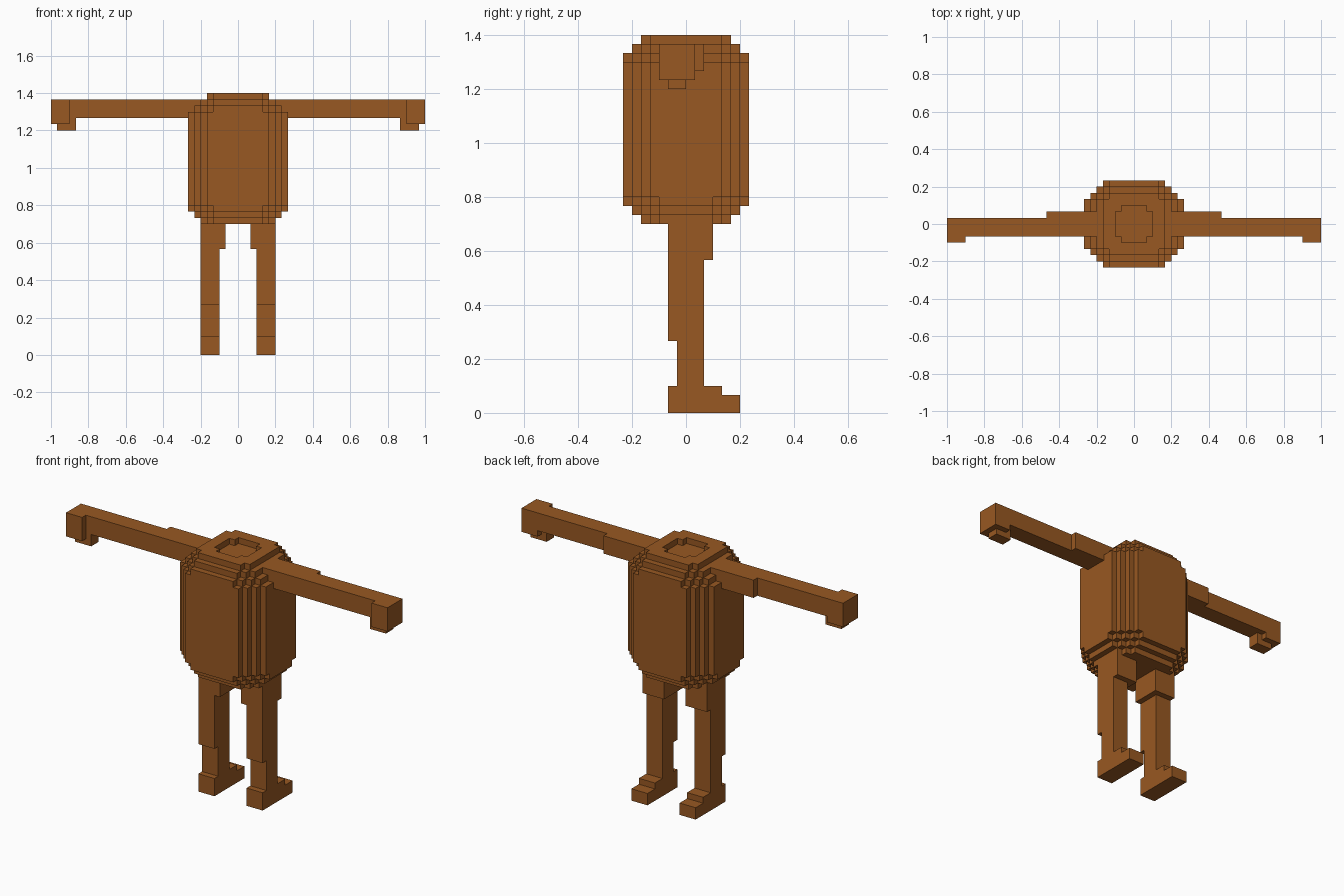
import bpy
import bmesh
from itertools import product
from math import radians
from mathutils import Vector

if "Cube" in bpy.data.objects:
    bpy.data.objects.remove(bpy.data.objects["Cube"], do_unlink=True)

UNIT = 1 / 30  # edge length of one block

# Single brown colour
BROWN = (0.314, 0.098, 0.016, 1.0)
brown = bpy.data.materials.new("brown")
brown.use_nodes = True
brown.diffuse_color = BROWN
brown.node_tree.nodes["Principled BSDF"].inputs["Base Color"].default_value = BROWN


def block(x0, x1, y0, y1, z0, z1):
    """All unit cells inside a box."""
    return set(product(range(x0, x1), range(y0, y1), range(z0, z1)))


def mirror(cells):
    return {(-x - 1, y, z) for x, y, z in cells}


def build(name, cells):
    """Skin the outside of a set of cells and merge the flat areas."""
    bm = bmesh.new()
    for cell in cells:
        for axis, side in product(range(3), (0, 1)):
            neighbour = list(cell)
            neighbour[axis] += 2 * side - 1
            if tuple(neighbour) in cells:
                continue
            u, v = (axis + 1) % 3, (axis + 2) % 3
            corners = []
            for du, dv in ((0, 0), (1, 0), (1, 1), (0, 1)):
                p = Vector(cell)
                p[axis] += side
                p[u] += du
                p[v] += dv
                corners.append(bm.verts.new(p * UNIT))
            bm.faces.new(corners if side else corners[::-1])
    bmesh.ops.remove_doubles(bm, verts=bm.verts[:], dist=UNIT * 0.01)
    bmesh.ops.dissolve_limit(bm, angle_limit=radians(1),
                             verts=bm.verts[:], edges=bm.edges[:])
    mesh = bpy.data.meshes.new(name)
    bm.to_mesh(mesh)
    bm.free()
    mesh.materials.append(brown)
    obj = bpy.data.objects.new(name, mesh)
    bpy.context.collection.objects.link(obj)


# Torso: a box with stepped edges and corners
def in_torso(cell):
    x, y, z = cell
    a, b = min(x + 8, 7 - x), min(y + 7, 6 - y)
    upper = z > 31
    c = 41 - z if upper else z - 21
    return (a + b >= 3 and b + c >= 2 and a + c >= (3 if upper else 2)
            and a + b + c >= 6)


torso = {cell for cell in block(-8, 8, -7, 7, 21, 42) if in_torso(cell)}
# Shallow round neck socket in the top
torso -= block(-3, 3, -2, 2, 41, 42) | block(-2, 2, -3, 3, 41, 42)
build("torso", torso)

# Arm: upper arm, forearm, hand and thumb
arm = (block(5, 14, -2, 2, 38, 41)
       | block(14, 30, -2, 1, 38, 41)
       | block(27, 30, -3, 1, 37, 41)
       | block(26, 29, -2, 0, 36, 38)) - torso

# Leg: hip, thigh, shin, ankle and toes
leg = (block(2, 6, -2, 3, 17, 21)
       | block(3, 6, -2, 2, 8, 17)
       | block(3, 6, -1, 2, 3, 8)
       | block(3, 6, -2, 4, 0, 3)
       | block(3, 6, 4, 6, 0, 2))

for part, cells in (("arm", arm), ("leg", leg)):
    build("left_" + part, cells)
    build("right_" + part, mirror(cells))
